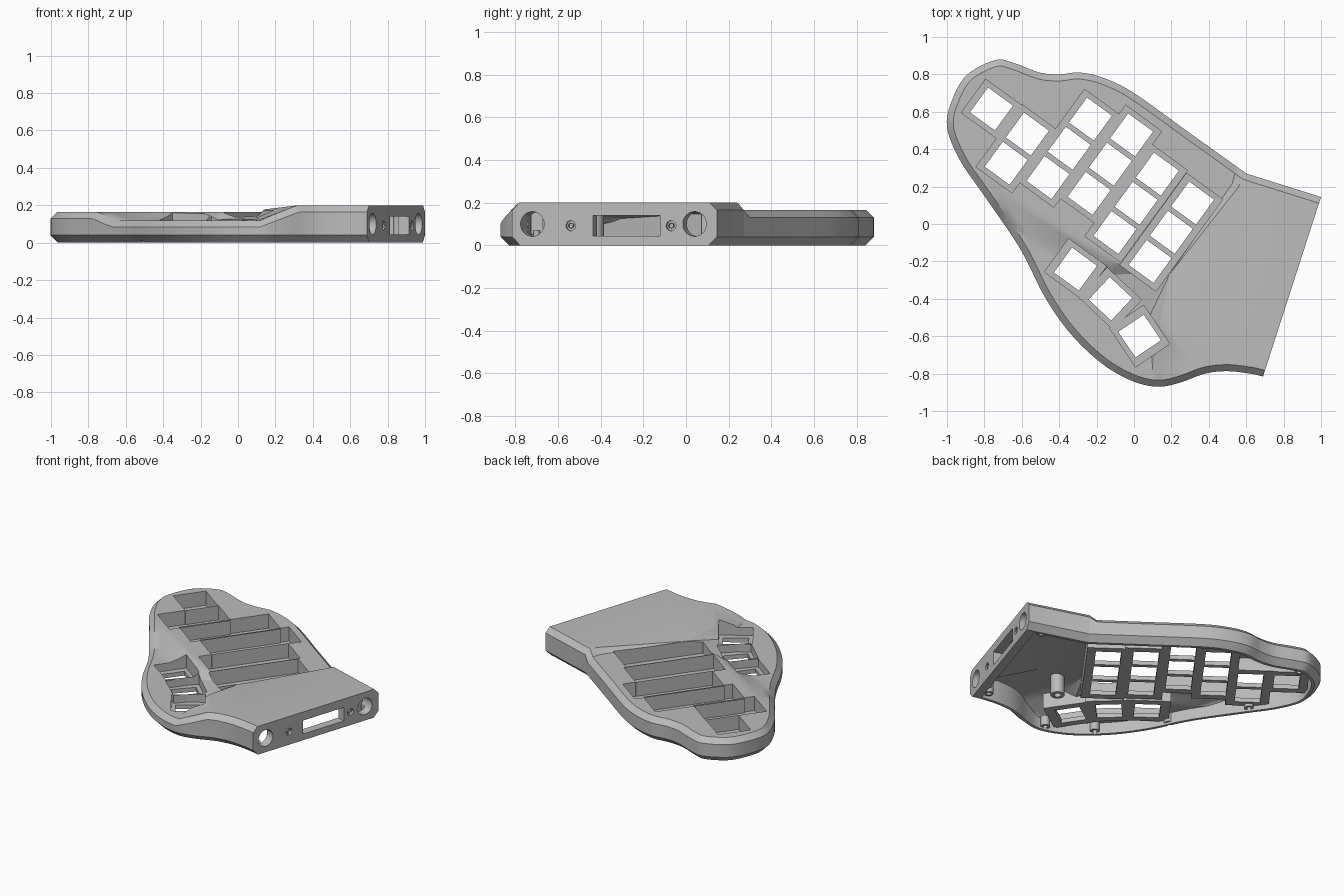
import bpy, bmesh, math
from mathutils import Vector, Matrix
from mathutils.geometry import delaunay_2d_cdt

if "Cube" in bpy.data.objects:
    bpy.data.objects.remove(bpy.data.objects["Cube"])

# Outline control points, clockwise from the front of the connector end to the back notch
CURVE = [(.62, -.8), (.5, -.787), (.38, -.8), (.24, -.85), (.12, -.87), (-.02, -.835),
         (-.18, -.74), (-.345, -.58), (-.48, -.385), (-.61, -.13), (-.8, .15), (-.93, .34),
         (-1, .52), (-.97, .67), (-.89, .8), (-.74, .877), (-.64, .86), (-.505, .81),
         (-.4, .8), (-.29, .81), (-.16, .78), (0, .7), (.3, .485), (.56, .299), (.6, .27)]
END_BACK, END_FRONT = Vector((1, .145)), Vector((.69, -.815))
END_ANGLE = -math.atan2(.31, .96)
END_NORMAL = Vector((math.cos(END_ANGLE), math.sin(END_ANGLE)))

# Crease lines of the top surface, as (x, y, z)
CREASES = [
    [(.525, .215, .165), (.18, -.262, .165)],
    [(.56, .2, .2), (.19, -.27, .165), (.14, -.52, .178), (.32, -.74, .2)],
    [(.56, .2, .2), (.4, -.4, .2), (.32, -.74, .2)],
    [(-.69, .14, .165), (-.13, -.2, .165), (.18, -.262, .165)],
    [(-.56, -.06, .12), (-.38, -.2, .12), (-.12, -.27, .12), (.08, -.5, .12), (.1, -.78, .12)]]

TILT = math.radians(-36)
PITCH, HOLE = .193, .165
COLUMNS = [(-.762, .615, 1), (-.57, .481, 2), (-.233, .561, 3),
           (-.013, .476, 3), (.125, .267, 3), (.313, .112, 3)]
THUMBS = [(-.313, -.241, -36), (-.126, -.4, -43), (.03, -.599, -56)]


def outline(extend):
    """Smooth outline, with the connector end pushed out by extend."""
    p = [Vector(END_FRONT)] + [Vector(c) for c in CURVE]
    p = [2 * p[0] - p[1]] + p + [2 * p[-1] - p[-2]]
    out = []
    for a, b, c, d in zip(p, p[1:], p[2:], p[3:]):
        for k in range(6):
            t = k / 6
            out.append(.5 * (2 * b + (c - a) * t + (2 * a - 5 * b + 4 * c - d) * t * t
                             + (3 * b - a - 3 * c + d) * t ** 3))
    out.append(Vector(CURVE[-1]))
    out.append(END_BACK + END_NORMAL * extend)
    if extend:
        out.insert(0, END_FRONT + END_NORMAL * extend)
    return out


def inset(loop, amount):
    result = []
    for i, p in enumerate(loop):
        e1 = (p - loop[i - 1]).normalized()
        e2 = (loop[(i + 1) % len(loop)] - p).normalized()
        n1, n2 = Vector((e1.y, -e1.x)), Vector((e2.y, -e2.x))
        result.append(p + (n1 + n2) * amount / (1 + n1.dot(n2)))
    return result


def ramp(x, stops):
    for (x0, z0), (x1, z1) in zip(stops, stops[1:]):
        if x <= x1:
            return z0 + (z1 - z0) * max(0, (x - x0) / (x1 - x0))
    return stops[-1][1]


def rim_height(p):
    if p.y < -.3 * p.x:
        return ramp(p.x, [(-.78, .165), (-.68, .12), (.12, .12), (.33, .2)])
    return ramp(p.x, [(.56, .165), (.6, .2)])


def to_object(bm, name):
    bmesh.ops.recalc_face_normals(bm, faces=bm.faces[:])
    mesh = bpy.data.meshes.new(name)
    bm.to_mesh(mesh)
    bm.free()
    ob = bpy.data.objects.new(name, mesh)
    bpy.context.collection.objects.link(ob)
    return ob


def solid(loop, rings, drop):
    """Loft rings of (inset, fixed z or None, offset below the rim) and cap with the creased top."""
    bm = bmesh.new()
    heights = [rim_height(p) for p in loop]
    rows = []
    for amount, z, below in rings:
        rows.append([bm.verts.new((q.x, q.y, h - below if z is None else z))
                     for q, h in zip(inset(loop, amount), heights)])
    n = len(loop)
    for low, high in zip(rows, rows[1:]):
        for i in range(n):
            j = (i + 1) % n
            bm.faces.new((low[i], low[j], high[j], high[i]))
    bm.faces.new(rows[0])
    # creased cap
    verts = list(rows[-1])
    points = [v.co.xy for v in verts]
    edges, known = [], {}
    for line in CREASES:
        ids = []
        for c in line:
            if c not in known:
                known[c] = len(verts)
                verts.append(bm.verts.new((c[0], c[1], c[2] - drop)))
                points.append(Vector(c[:2]))
            ids.append(known[c])
        edges += list(zip(ids, ids[1:]))
    co, _, tris, origin, _, _ = delaunay_2d_cdt(points, edges, [list(range(n))], 1, 1e-6)
    made = [verts[o[0]] if o else bm.verts.new((c.x, c.y, .165 - drop))
            for c, o in zip(co, origin)]
    for t in tris:
        bm.faces.new([made[i] for i in t])
    return bm


def boolean(target, cutter, operation="DIFFERENCE"):
    mod = target.modifiers.new("cut", "BOOLEAN")
    mod.object, mod.operation, mod.solver, mod.use_self = cutter, operation, "EXACT", True
    bpy.context.view_layer.objects.active = target
    bpy.ops.object.modifier_apply(modifier=mod.name)
    bpy.data.objects.remove(cutter)


def box(bm, x, y, angle, w, h, z0, z1):
    m = (Matrix.Translation((x, y, (z0 + z1) / 2)) @ Matrix.Rotation(angle, 4, "Z")
         @ Matrix.Diagonal((w, h, z1 - z0, 1)))
    bmesh.ops.create_cube(bm, size=1, matrix=m)


def cylinder(bm, matrix, r, depth):
    bmesh.ops.create_cone(bm, cap_ends=True, segments=32, radius1=r, radius2=r,
                          depth=depth, matrix=matrix)


def key_wells(name, grow, z0):
    """Stepped blocks around the finger columns and the thumb keys."""
    bm = bmesh.new()
    for x, y, n in COLUMNS:
        mid = Matrix.Rotation(TILT, 2) @ Vector((0, -PITCH * (n - 1) / 2))
        box(bm, x + mid.x, y + mid.y, TILT, .238 + grow, n * PITCH + .028 + grow, z0, .4)
    for x, y, a in THUMBS:
        box(bm, x, y, math.radians(a), .25 + grow, .22 + grow, z0, .4)
    return to_object(bm, name)


# Outer body, trimmed flat at the connector end
bm = solid(outline(.1), [(.04, 0, 0), (0, .04, 0), (0, None, .035), (.035, None, 0)], 0)
bmesh.ops.bisect_plane(bm, geom=bm.verts[:] + bm.edges[:] + bm.faces[:], clear_outer=True,
                       plane_co=END_BACK.to_3d(), plane_no=END_NORMAL.to_3d())
bmesh.ops.holes_fill(bm, edges=[e for e in bm.edges if e.is_boundary], sides=0)
case = to_object(bm, "keyboard_case")

# Hollow underside, leaving key well walls and screw posts standing
cavity = to_object(solid(outline(0), [(.06, -.05, 0), (.06, None, .04)], .04), "cavity")
boolean(cavity, key_wells("well_walls", .04, .035))
POSTS = [(.28, -.43, .045), (.08, -.79, .03), (-.2, -.63, .03), (-.5, -.25, .03),
         (-.77, .23, .03), (.63, -.7, .03), (.86, .1, .03), (-.72, .79, .03), (.1, .56, .03)]
bm = bmesh.new()
for x, y, r in POSTS:
    cylinder(bm, Matrix.Translation((x, y, .215)), r, .4)
boolean(cavity, to_object(bm, "screw_posts"))
boolean(case, cavity)

# Key wells and switch holes
boolean(case, key_wells("wells", 0, .065))
bm = bmesh.new()
for x, y, n in COLUMNS:
    for k in range(n):
        d = Matrix.Rotation(TILT, 2) @ Vector((0, -PITCH * k))
        box(bm, x + d.x, y + d.y, TILT, HOLE, HOLE, -.1, .4)
for x, y, a in THUMBS:
    box(bm, x, y, math.radians(a), HOLE, HOLE, -.1, .4)
boolean(case, to_object(bm, "switch_holes"))

# Screw holes in the posts, round ports and slot in the connector end
bm = bmesh.new()
for x, y, r in POSTS:
    cylinder(bm, Matrix.Translation((x, y, 0)), r * .5, .14)


def end_matrix(y, z):
    x = 1 - (.145 - y) * .31 / .96
    return Matrix.Translation((x, y, z)) @ Matrix.Rotation(END_ANGLE, 4, "Z")


sideways = Matrix.Rotation(math.pi / 2, 4, "Y")
for y, z, r, depth in [(-.72, .1, .058, .2), (.04, .1, .058, .2), (-.54, .092, .012, .2),
                       (-.07, .092, .012, .2), (-.54, .092, .024, .03), (-.07, .092, .024, .03)]:
    cylinder(bm, end_matrix(y, z) @ sideways, r, depth)
bmesh.ops.create_cube(bm, size=1, matrix=end_matrix(-.278, .092)
                      @ Matrix.Diagonal((.2, .33, .095, 1)))
boolean(case, to_object(bm, "ports"))

# Grey plastic
grey = bpy.data.materials.new("grey_plastic")
grey.use_nodes = True
colour = (.5, .5, .5, 1)
grey.diffuse_color = colour
grey.node_tree.nodes["Principled BSDF"].inputs["Base Color"].default_value = colour
case.data.materials.clear()
case.data.materials.append(grey)
for face in case.data.polygons:
    face.material_index = 0

bpy.ops.object.select_all(action="DESELECT")
case.select_set(True)
bpy.context.view_layer.objects.active = case
bpy.ops.object.shade_smooth_by_angle(angle=math.radians(25))
